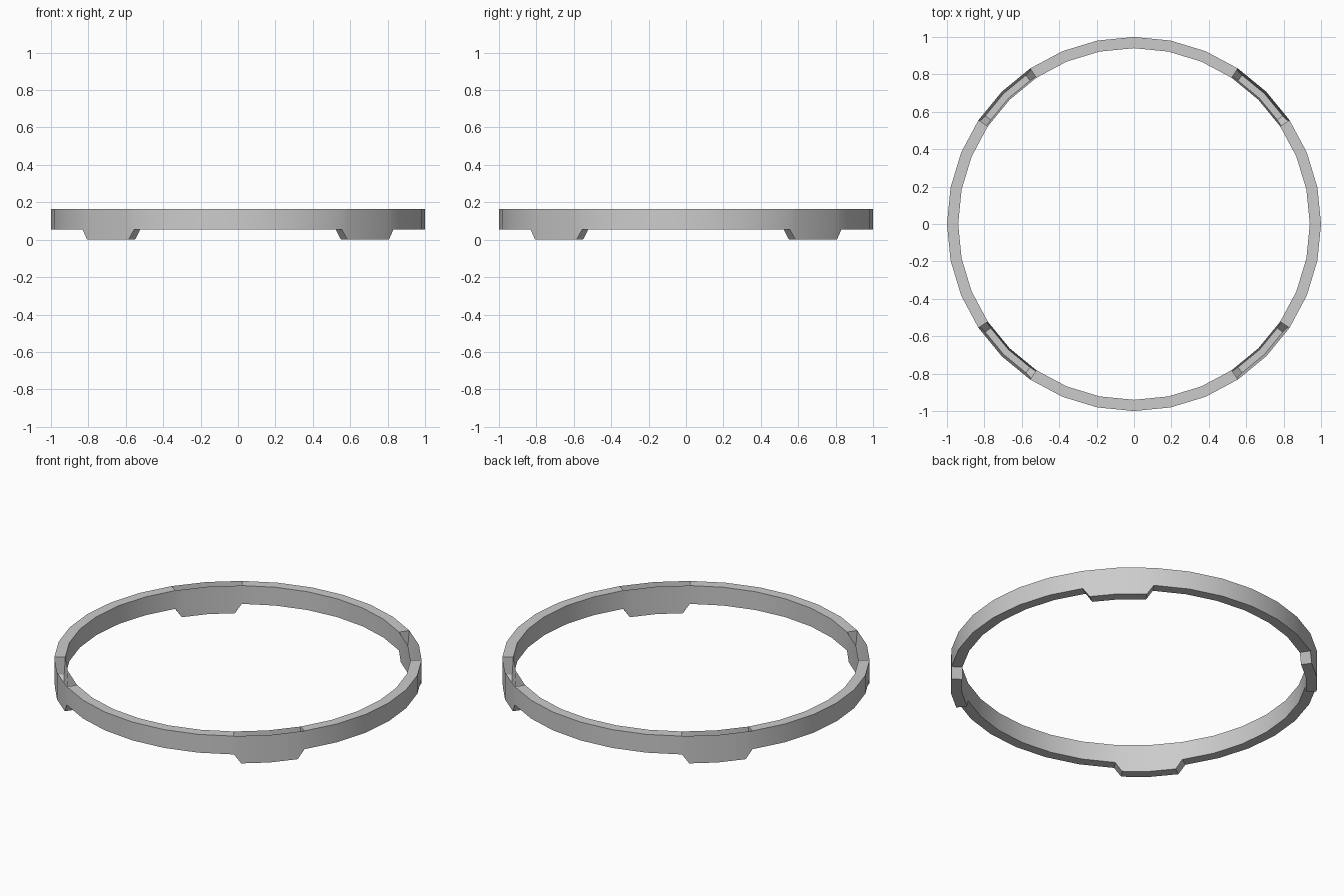
import bpy, bmesh, math
from mathutils import Vector

if "Cube" in bpy.data.objects:
    bpy.data.objects.remove(bpy.data.objects["Cube"])

SIDES = 32
R_OUT, R_IN = 1.0, 0.94
Z_TOP, Z_BAND = 0.165, 0.055
SKIN = 0.005      # floor thickness under each pocket
TAPER = 0.014     # how far pocket walls lean in at the floor


def pt(s, r, z):
    """Point on the 32-sided outline at fractional side index s."""
    i = math.floor(s)
    a, b = (2 * math.pi * k / SIDES for k in (i, i + 1))
    va = Vector((math.cos(a), math.sin(a), 0))
    vb = Vector((math.cos(b), math.sin(b), 0))
    p = va.lerp(vb, s - i) * r
    return p.x, p.y, z


bm = bmesh.new()


def face(*pts):
    bm.faces.new([bm.verts.new(p) for p in pts])


def pocket(s, z):
    """Inner and outer floor points of the pocket, leaning in with depth."""
    inset = TAPER * (Z_TOP - z) / (Z_TOP - SKIN)
    return pt(s, R_IN + inset * 0.7, z), pt(s, R_OUT - inset, z)


def section(s0, s1, z0, z1, hollow):
    """One stretch of ring: walls, underside and either a cap or a pocket."""
    ob0, ob1, ib0, ib1 = pt(s0, R_OUT, z0), pt(s1, R_OUT, z1), pt(s0, R_IN, z0), pt(s1, R_IN, z1)
    ot0, ot1, it0, it1 = pt(s0, R_OUT, Z_TOP), pt(s1, R_OUT, Z_TOP), pt(s0, R_IN, Z_TOP), pt(s1, R_IN, Z_TOP)
    face(ob0, ob1, ot1, ot0)
    face(ib1, ib0, it0, it1)
    face(ib0, ib1, ob1, ob0)
    if not hollow:
        face(it0, ot0, ot1, it1)
        return
    pi0, po0 = pocket(s0, z0 + SKIN)
    pi1, po1 = pocket(s1, z1 + SKIN)
    face(pi0, po0, po1, pi1)
    face(ot0, ot1, po1, po0)
    face(it1, it0, pi0, pi1)


# Four quarters, each with a plain band and a hollow foot centred at 45 degrees
for q in range(4):
    base = q * 8
    for k in (0, 1, 2, 5, 6, 7):
        section(base + k, base + k + 1, Z_BAND, Z_BAND, False)
    stations = [(3, Z_BAND), (3.2, 0), (4, 0), (4.8, 0), (5, Z_BAND)]
    for (s0, z0), (s1, z1) in zip(stations, stations[1:]):
        section(base + s0, base + s1, z0, z1, True)
    # End walls of the pocket
    for s, flip in ((base + 3, False), (base + 5, True)):
        pi, po = pocket(s, Z_BAND + SKIN)
        ring = [pt(s, R_IN, Z_TOP), pi, po, pt(s, R_OUT, Z_TOP)]
        face(*(ring[::-1] if flip else ring))

bmesh.ops.remove_doubles(bm, verts=bm.verts, dist=1e-5)
mesh = bpy.data.meshes.new("footed_ring")
bm.to_mesh(mesh)
bm.free()
obj = bpy.data.objects.new("footed_ring", mesh)
bpy.context.collection.objects.link(obj)
bpy.context.view_layer.objects.active = obj
obj.select_set(True)
bpy.ops.object.shade_smooth_by_angle(angle=math.radians(25))
